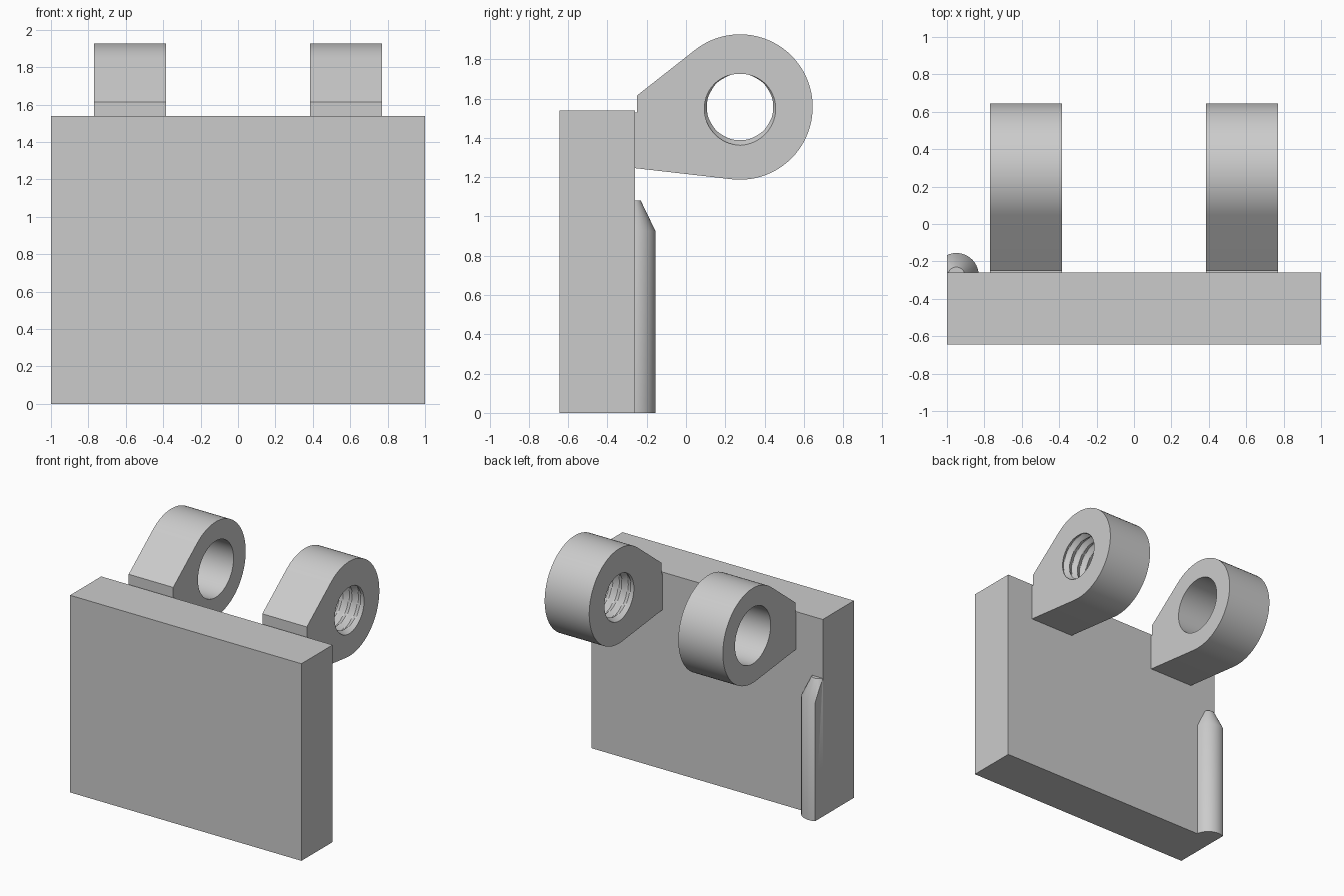
import bpy, bmesh
from math import sin, cos, pi, tau, atan2, acos, hypot

cube = bpy.data.objects.get("Cube")
if cube:
    bpy.data.objects.remove(cube, do_unlink=True)

grey = bpy.data.materials.new("plain_grey")
grey.use_nodes = True
GREY = (0.6, 0.6, 0.6, 1)
grey.diffuse_color = GREY
grey.node_tree.nodes["Principled BSDF"].inputs["Base Color"].default_value = GREY


def finish(name, bm, smooth=True):
    bmesh.ops.recalc_face_normals(bm, faces=bm.faces)
    mesh = bpy.data.meshes.new(name)
    bm.to_mesh(mesh)
    bm.free()
    mesh.materials.append(grey)
    obj = bpy.data.objects.new(name, mesh)
    bpy.context.collection.objects.link(obj)
    if smooth:
        bpy.ops.object.select_all(action="DESELECT")
        obj.select_set(True)
        bpy.context.view_layer.objects.active = obj
        bpy.ops.object.shade_smooth_by_angle()
    return obj


# Plate
BACK = -0.26
bm = bmesh.new()
bmesh.ops.create_cube(bm, size=1)
bmesh.ops.scale(bm, vec=(2, 0.385, 1.54), verts=bm.verts)
bmesh.ops.translate(bm, vec=(0, BACK - 0.1925, 0.77), verts=bm.verts)
finish("plate", bm, smooth=False)

# Lugs: rounded eye with two tangent sides running to the plate
CY, CZ, R = 0.275, 1.557, 0.37
X0, X1 = 0.385, 0.77


def tangent_angle(y, z, side):
    """Angle on the eye where a line from (y, z) touches it."""
    dy, dz = y - CY, z - CZ
    return atan2(dz, dy) + side * acos(R / hypot(dy, dz))


def lug_outline():
    top, low = (-0.25, 1.615), (BACK, 1.247)
    a1 = tangent_angle(*top, -1)
    a0 = tangent_angle(*low, 1)
    n = 48
    angles = [a0 + (a1 - a0) * i / n for i in range(n + 1)]
    arc = [(CY + R * cos(a), CZ + R * sin(a)) for a in angles]
    return arc + [top, (-0.25, 1.53), (BACK - 0.01, 1.53), (BACK - 0.01, low[1])]


def ring(bm, x, points):
    verts = [bm.verts.new((x, y, z)) for y, z in points]
    edges = [bm.edges.new((verts[i - 1], verts[i])) for i in range(len(verts))]
    return verts, edges


def skin(bm, a, b):
    for i in range(len(a)):
        bm.faces.new((a[i - 1], a[i], b[i], b[i - 1]))


def lug(name, x0, x1, bore, steps):
    bm = bmesh.new()
    outer = [ring(bm, x, lug_outline()) for x in (x0, x1)]
    inner = []
    for s in range(steps + 1):
        x = x0 + (x1 - x0) * s / steps
        polar = [(bore(a, x), a) for a in (tau * i / 64 for i in range(64))]
        inner.append(ring(bm, x, [(CY + r * cos(a), CZ + r * sin(a)) for r, a in polar]))
    skin(bm, outer[0][0], outer[1][0])
    for a, b in zip(inner, inner[1:]):
        skin(bm, a[0], b[0])
    for out, hole in ((outer[0], inner[0]), (outer[1], inner[-1])):
        bmesh.ops.triangle_fill(bm, edges=out[1] + hole[1], use_beauty=True)
    finish(name, bm)


TURNS = 5


def thread_radius(angle, x):
    """Helical V groove, shallowest at the top of the end faces."""
    t = ((angle - pi / 2) / tau - TURNS * (x - X0) / (X1 - X0)) % 1
    return 0.168 + 0.027 * (1 - abs(2 * t - 1))


lug("left_lug_threaded", X0, X1, thread_radius, TURNS * 12)
lug("right_lug_plain", -X1, -X0, lambda a, x: 0.22, 1)

# Rib on the back: post with a tapered tip, trimmed flush with the plate side
bm = bmesh.new()
levels = [(0, 0.12), (0.925, 0.12), (1.08, 0.045)]
rings = []
for z, r in levels:
    rings.append([bm.verts.new((-0.95 + r * cos(tau * i / 40), -0.275 + r * sin(tau * i / 40), z))
                  for i in range(40)])
for a, b in zip(rings, rings[1:]):
    skin(bm, a, b)
bm.faces.new(rings[0])
bm.faces.new(rings[-1])
for co, no in (((-1, 0, 0), (-1, 0, 0)), ((0, BACK, 0), (0, -1, 0))):
    cut = bmesh.ops.bisect_plane(bm, geom=bm.verts[:] + bm.edges[:] + bm.faces[:],
                                 plane_co=co, plane_no=no, clear_outer=True)
    edges = [e for e in cut["geom_cut"] if isinstance(e, bmesh.types.BMEdge)]
    bmesh.ops.holes_fill(bm, edges=edges, sides=0)
finish("back_rib", bm)
